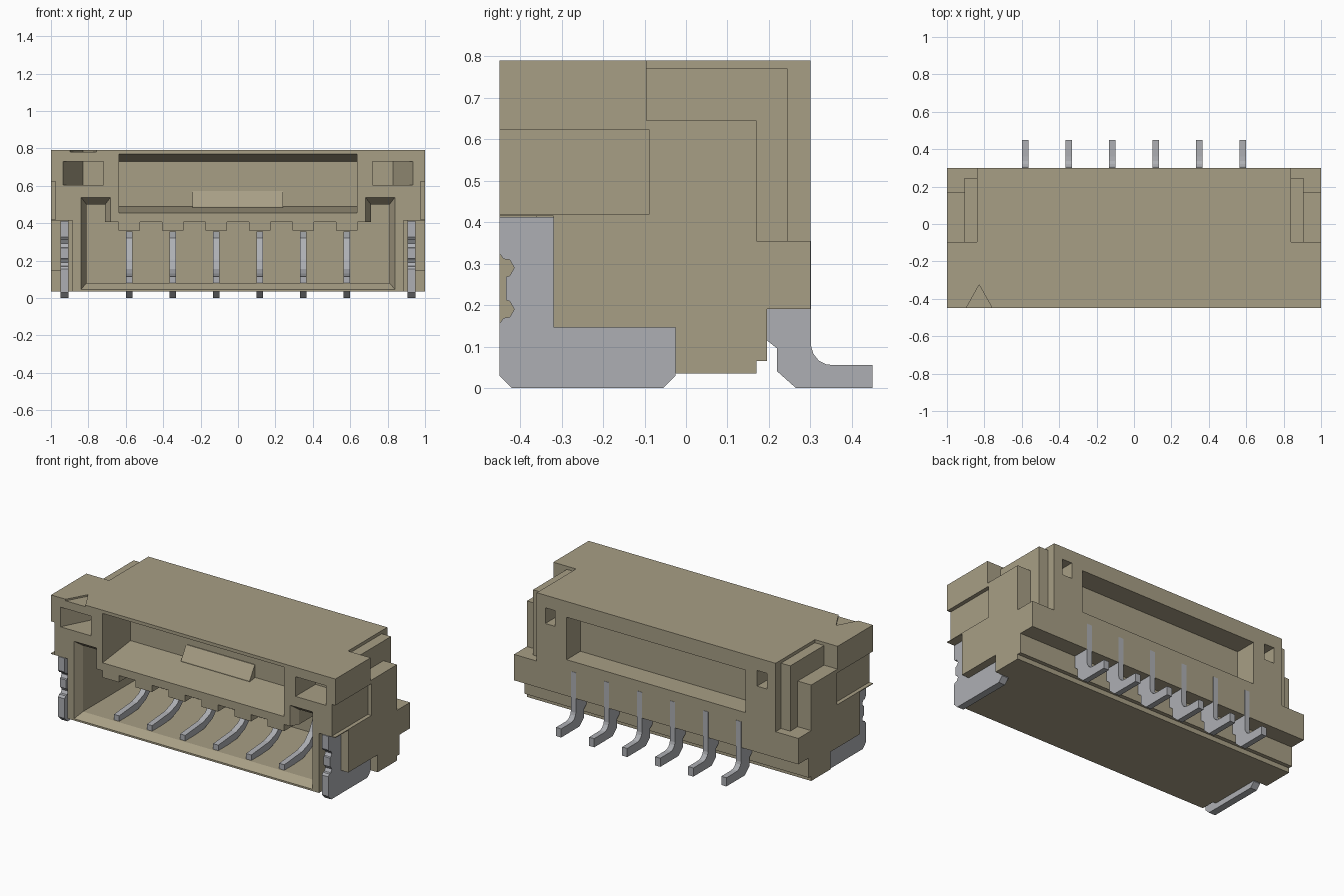
import bpy, bmesh

if "Cube" in bpy.data.objects:
    bpy.data.objects.remove(bpy.data.objects["Cube"])


def material(name, rgb):
    m = bpy.data.materials.new(name)
    m.diffuse_color = (*rgb, 1)
    m.use_nodes = True
    m.node_tree.nodes["Principled BSDF"].inputs["Base Color"].default_value = m.diffuse_color
    return m


TAN = material("tan_plastic", (0.39, 0.345, 0.235))
METAL = material("grey_metal", (0.42, 0.43, 0.455))


def prism(name, axis, pts, a, b, mat=TAN, pts2=None):
    """Extrude a 2D outline along an axis from a to b (pts2 = different end outline)."""
    place = {"x": lambda u, v, t: (t, u, v),
             "y": lambda u, v, t: (u, t, v),
             "z": lambda u, v, t: (u, v, t)}[axis]
    bm = bmesh.new()
    lo = [bm.verts.new(place(u, v, a)) for u, v in pts]
    hi = [bm.verts.new(place(u, v, b)) for u, v in (pts2 or pts)]
    bm.faces.new(lo)
    bm.faces.new(hi[::-1])
    n = len(lo)
    for i in range(n):
        j = (i + 1) % n
        bm.faces.new((lo[i], hi[i], hi[j], lo[j]))
    bmesh.ops.recalc_face_normals(bm, faces=bm.faces[:])
    me = bpy.data.meshes.new(name)
    bm.to_mesh(me)
    bm.free()
    me.materials.append(mat)
    ob = bpy.data.objects.new(name, me)
    bpy.context.collection.objects.link(ob)
    return ob


def cut(cutter):
    """Subtract a cutter from the housing, then remove it."""
    bpy.context.view_layer.objects.active = housing
    mod = housing.modifiers.new("cut", "BOOLEAN")
    mod.operation, mod.solver, mod.object = "DIFFERENCE", "EXACT", cutter
    bpy.ops.object.modifier_apply(modifier=mod.name)
    bpy.data.objects.remove(cutter, do_unlink=True)


def cut_box(x0, x1, y0, y1, z0, z1):
    cut(prism("cutter", "z", [(x0, y0), (x1, y0), (x1, y1), (x0, y1)], z0, z1))


def cut_box_pair(x0, x1, *rest):
    cut_box(x0, x1, *rest)
    cut_box(-x1, -x0, *rest)


PIN_X = [(i - 2.5) * 0.2325 for i in range(6)]

# Housing block with the stepped underside at the back
housing = prism("housing", "x", [(-.45, .035), (.17, .035), (.17, .065), (.195, .065),
                                 (.195, .19), (.30, .19), (.30, .79), (-.45, .79)], -1, 1)

# Stepped rear corners
cut_box_pair(.84, 1.1, -.095, .4, .77, .9)
cut_box_pair(.84, 1.1, .245, .4, .355, .9)
cut_box_pair(.905, 1.1, -.095, .4, .645, .9)
cut_box_pair(.905, 1.1, .17, .4, .355, .9)

# Shallow side panels
cut_box_pair(.975, 1.1, -.5, -.088, .42, .622)

# Main plug cavity, with a toothed roof over the pins
outline = [(-.81, .50), (-.81, .08), (.81, .08), (.81, .50), (.71, .50), (.71, .405)]
for x in reversed(PIN_X):
    outline += [(x + .058, .405), (x + .058, .362), (x - .058, .362), (x - .058, .405)]
outline += [(-.71, .405), (-.71, .50)]
cut(prism("cutter", "y", outline, -.47, .12))

# Bevelled mouth of the cavity
mouth_front = [(-.84, .045), (.84, .045), (.84, .54), (.68, .54),
               (.68, .33), (-.68, .33), (-.68, .54), (-.84, .54)]
mouth_back = [(-.81, .08), (.81, .08), (.81, .50), (.71, .50),
              (.71, .33), (-.71, .33), (-.71, .50), (-.81, .50)]
cut(prism("cutter", "y", mouth_front, -.452, -.40, pts2=mouth_back))

# Upper front window and rear window
cut(prism("cutter", "x", [(-.47, .453), (-.17, .49), (-.17, .73), (-.47, .772)], -.637, .637))
cut_box(-.63, .63, .16, .4, .42, .69)

# Front corner pockets and small rear holes
for s in (-1, 1):
    cut(prism("cutter", "z", [(s * .72, -.47), (s * .945, -.47),
                              (s * .83, -.25), (s * .72, -.25)], .605, .73))
cut_box_pair(.71, .78, .18, .4, .61, .71)

# First-pin triangle mark on the top
cut(prism("cutter", "z", [(-.90, -.455), (-.755, -.455), (-.828, -.325)], .78, .9))

# Seats for the side brackets
for s in (-1, 1):
    cut(prism("cutter", "x", [(-.5, -.1), (-.025, -.1), (-.025, .146), (-.32, .146),
                              (-.32, .415), (-.5, .415)], s * .91, s * 1.1))
cut_box_pair(.885, .93, -.5, -.36, -.1, .415)

# Latch ramp inside the upper window
prism("latch_ramp", "x", [(-.225, .47), (-.16, .47), (-.16, .572), (-.175, .572), (-.225, .49)],
      -.243, .24)

# Metal contacts: flat tongue in front, bent riser, foot behind
contact = [(.302, .355), (.302, .10), (.307, .083), (.32, .066), (.338, .057), (.36, .055),
           (.45, .055), (.45, 0), (.265, 0), (.22, .04), (.22, .095), (.195, .115),
           (.195, .305), (.06, .305), (.0, .275), (-.06, .17), (-.12, .115), (-.2, .085),
           (-.39, .075), (-.39, .115), (-.21, .13), (-.14, .155), (-.09, .205),
           (-.03, .32), (.04, .355)]
for i, x in enumerate(PIN_X):
    prism(f"contact_{i + 1}", "x", contact, x - .018, x + .018, METAL)

# Side solder brackets
bracket = [(-.42, 0), (-.055, 0), (-.025, .03), (-.025, .146), (-.32, .146), (-.32, .412),
           (-.45, .412), (-.45, .325), (-.44, .311), (-.425, .309), (-.414, .29),
           (-.425, .271), (-.434, .268), (-.434, .212), (-.425, .209), (-.414, .19),
           (-.425, .171), (-.44, .169), (-.45, .155), (-.45, .03)]
for s, side in ((-1, "left"), (1, "right")):
    prism(f"bracket_{side}", "x", bracket, s * .905, s * .95, METAL)
